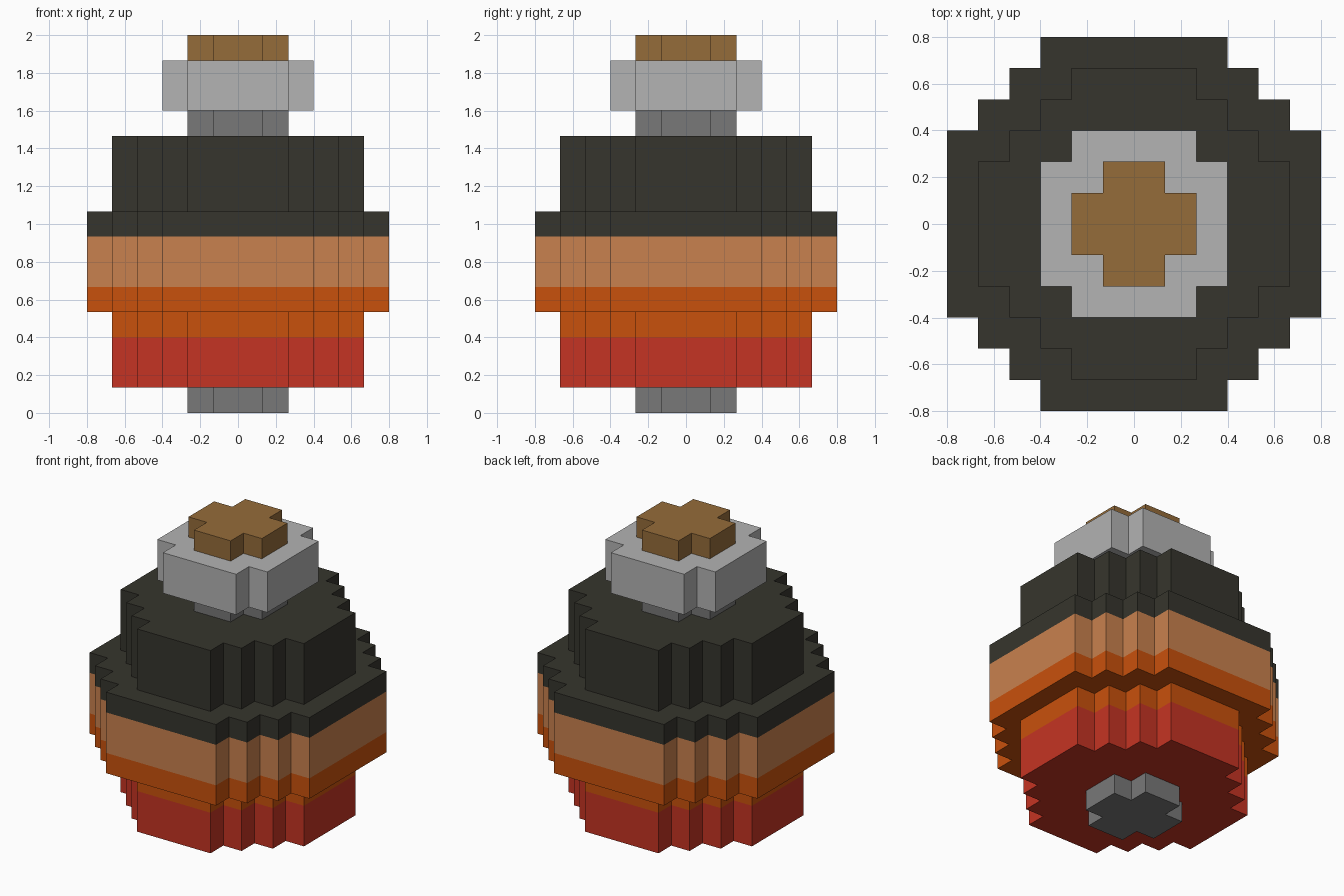
import bpy
import bmesh

UNIT = 2 / 15  # edge of one block

cube = bpy.data.objects.get("Cube")
if cube:
    bpy.data.objects.remove(cube, do_unlink=True)


def linear(c):
    c /= 255
    return c / 12.92 if c <= 0.04045 else ((c + 0.055) / 1.055) ** 2.4


def material(name, *rgb):
    colour = [linear(c) for c in rgb] + [1]
    mat = bpy.data.materials.new(name)
    mat.use_nodes = True
    mat.diffuse_color = colour
    mat.node_tree.nodes["Principled BSDF"].inputs["Base Color"].default_value = colour
    return mat


grey = material("dark grey", 120, 120, 120)
silver = material("light grey", 179, 179, 179)
brown = material("brown", 149, 108, 58)
charcoal = material("charcoal", 54, 53, 45)
tan = material("tan", 201, 129, 78)
orange = material("orange", 201, 81, 12)
red = material("red", 197, 52, 35)


def stepped_outline(outer, flat):
    """Counter-clockwise blocky disc: half-width outer, half-length flat of each side."""
    quarter = []
    for x in range(outer, flat - 1, -1):
        y = outer + flat - x
        if x < outer:
            quarter.append((x, y - 1))
        quarter.append((x, y))
    points = []
    for _ in range(4):
        points += quarter
        quarter = [(-y, x) for x, y in quarter]
    return points


def stack(name, outer, flat, bottom, bands, bottom_cap=True, top_cap=True):
    """Prism with colour bands, each given as (top height in blocks, material)."""
    outline = stepped_outline(outer, flat)
    mesh = bpy.data.meshes.new(name)
    bm = bmesh.new()

    def ring(z):
        return [bm.verts.new((x * UNIT, y * UNIT, z * UNIT)) for x, y in outline]

    lower = ring(bottom)
    if bottom_cap:
        bm.faces.new(lower[::-1])
    for index, (top, mat) in enumerate(bands):
        mesh.materials.append(mat)
        upper = ring(top)
        for i in range(len(outline)):
            j = (i + 1) % len(outline)
            face = bm.faces.new((lower[i], lower[j], upper[j], upper[i]))
            face.material_index = index
        lower = upper
    if top_cap:
        bm.faces.new(lower).material_index = len(bands) - 1
    bm.to_mesh(mesh)
    bm.free()
    obj = bpy.data.objects.new(name, mesh)
    bpy.context.collection.objects.link(obj)


# Ends hidden against a wider neighbour are left open
stack("base_peg", 2, 1, 0, [(1, grey)], top_cap=False)
stack("lower_body", 5, 2, 1, [(3, red), (4, orange)], top_cap=False)
stack("middle_band", 6, 3, 4, [(5, orange), (7, tan), (8, charcoal)])
stack("upper_body", 5, 2, 8, [(11, charcoal)], bottom_cap=False)
stack("neck", 2, 1, 11, [(12, grey)], bottom_cap=False, top_cap=False)
stack("collar", 3, 2, 12, [(14, silver)])
stack("top_cap", 2, 1, 14, [(15, brown)], bottom_cap=False)
